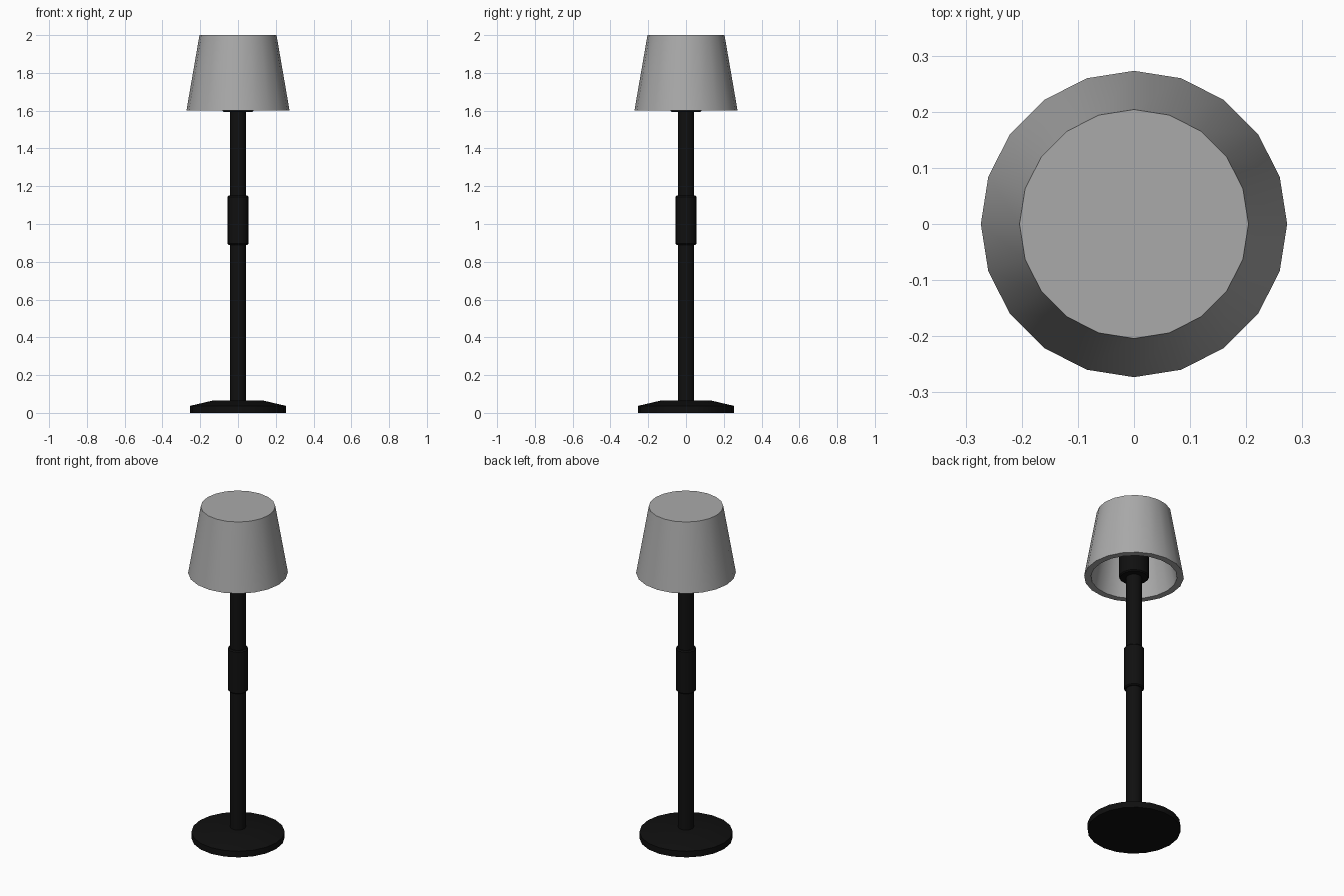
import bpy
import bmesh
from math import cos, sin, tau, radians

SIDES = 20

default = bpy.data.objects.get("Cube")
if default:
    bpy.data.objects.remove(default, do_unlink=True)


def material(name, value):
    mat = bpy.data.materials.new(name)
    mat.use_nodes = True
    colour = (value, value, value, 1)
    mat.diffuse_color = colour
    mat.node_tree.nodes["Principled BSDF"].inputs["Base Color"].default_value = colour
    return mat


def lathe(name, profile, mat):
    """Spin (radius, height) points round the z axis and cap both ends."""
    bm = bmesh.new()
    rings = [[bm.verts.new((r * cos(tau * i / SIDES), r * sin(tau * i / SIDES), z))
              for i in range(SIDES)] for r, z in profile]
    for low, high in zip(rings, rings[1:]):
        for i in range(SIDES):
            j = (i + 1) % SIDES
            bm.faces.new((low[i], low[j], high[j], high[i]))
    bm.faces.new(rings[0][::-1])
    bm.faces.new(rings[-1])
    bmesh.ops.recalc_face_normals(bm, faces=bm.faces)
    mesh = bpy.data.meshes.new(name)
    bm.to_mesh(mesh)
    bm.free()
    mesh.materials.append(mat)
    obj = bpy.data.objects.new(name, mesh)
    bpy.context.collection.objects.link(obj)
    bpy.ops.object.select_all(action="DESELECT")
    obj.select_set(True)
    bpy.context.view_layer.objects.active = obj
    bpy.ops.object.shade_smooth_by_angle(angle=radians(30))
    return obj


black = material("black metal", 0.005)
grey = material("grey fabric", 0.4)

# Foot with a gently sloping rim
lathe("base", [(0.255, 0), (0.255, 0.037), (0.13, 0.066)], black)

# Pole, its grip sleeve and the bulb socket
lathe("pole", [(0.043, 0.05), (0.043, 1.65)], black)
lathe("sleeve", [(0.049, 0.89), (0.055, 0.896), (0.055, 1.144), (0.049, 1.15)], black)
lathe("socket", [(0.076, 1.594), (0.082, 1.6), (0.082, 1.78), (0.076, 1.786)], black)

# Thick shade, open below and closed on top
lathe("shade", [(0.17, 1.962), (0.236, 1.6), (0.273, 1.6), (0.204, 2.0)], grey)
